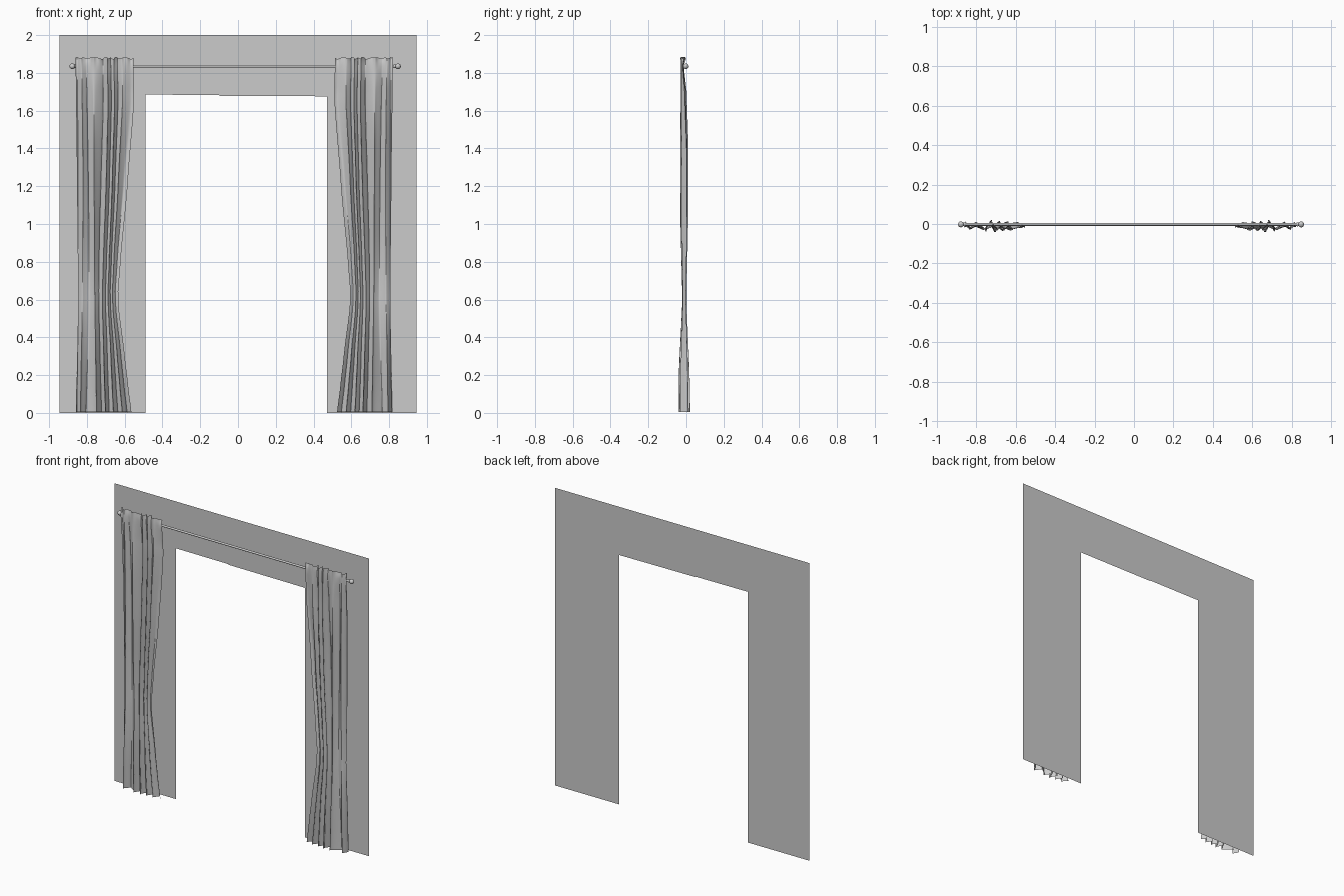
import bpy, bmesh, math, random

if "Cube" in bpy.data.objects:
    bpy.data.objects.remove(bpy.data.objects["Cube"])

random.seed(4)
ROD_Y, ROD_Z = -0.002, 1.835
MIRROR_SUM = -0.04          # right curtain x = MIRROR_SUM - left curtain x


def finish(bm, name, smooth=None):
    me = bpy.data.meshes.new(name)
    bm.to_mesh(me)
    bm.free()
    ob = bpy.data.objects.new(name, me)
    bpy.context.collection.objects.link(ob)
    if smooth:
        bpy.ops.object.select_all(action='DESELECT')
        ob.select_set(True)
        bpy.context.view_layer.objects.active = ob
        bpy.ops.object.shade_smooth_by_angle(angle=math.radians(smooth))
    return ob


def curve_at(points, t):
    """Slightly eased interpolation through (t, value) pairs."""
    if t <= points[0][0]:
        return points[0][1]
    for (a, va), (b, vb) in zip(points, points[1:]):
        if t <= b:
            k = (t - a) / (b - a)
            k = 0.8 * k + 0.2 * k * k * (3 - 2 * k)
            return va + (vb - va) * k
    return points[-1][1]


# Wall panel: single flat sheet, two jambs and a lintel around the doorway
bm = bmesh.new()
a0, a1, a2, a3, m0, m1, b1, b0, c0, c1, ct, at = [
    bm.verts.new((x, 0.04, z)) for x, z in
    [(-0.945, 0), (-0.49, 0), (-0.49, 1.685), (-0.49, 2), (-0.1, 1.683), (-0.1, 1.679),
     (0.47, 1.676), (0.47, 0), (0.945, 0), (0.945, 2), (0.47, 2), (-0.945, 2)]]
mt = bm.verts.new((-0.1, 0.04, 2))
for f in ((a0, a1, a2, a3, at), (a2, m0, mt, a3), (m1, b1, ct, mt, m0), (b0, c0, c1, ct, b1)):
    bm.faces.new(f)
finish(bm, "wall_panel")


# Curtain rod with ball finials: one lathe profile (x along rod, radius)
def ball(cx, r, steps=10):
    return [(cx - r * math.cos(math.pi * i / steps),
             max(r * math.sin(math.pi * i / steps), 0.0002)) for i in range(steps + 1)]


def lathe_x(name, profile, sides=20):
    bm = bmesh.new()
    rings = [[bm.verts.new((x, ROD_Y + r * math.cos(2 * math.pi * k / sides),
                            ROD_Z + r * math.sin(2 * math.pi * k / sides)))
              for k in range(sides)] for x, r in profile]
    for a, b in zip(rings, rings[1:]):
        for k in range(sides):
            n = (k + 1) % sides
            bm.faces.new((a[k], a[n], b[n], b[k]))
    bm.faces.new(rings[0])
    bm.faces.new(rings[-1])
    bmesh.ops.recalc_face_normals(bm, faces=bm.faces[:])
    return finish(bm, name, 40)


lathe_x("curtain_rod", [(-0.87, 0.007), (0.84, 0.007)])
for side, cx, inward in (("left", -0.877, 1), ("right", 0.847, -1)):
    lathe_x("finial_" + side, ball(cx, 0.015))
    lathe_x("finial_collar_" + side,
            [(cx + inward * 0.012, 0.008), (cx + inward * 0.016, 0.010),
             (cx + inward * 0.020, 0.010), (cx + inward * 0.024, 0.007)])

# Curtain shape by height: inner edge shift, outer edge, fold depth, centre depth
SHIFT = [(0, -0.014), (0.15, -0.035), (0.3, -0.055), (0.56, -0.092), (0.64, -0.095),
         (0.8, -0.081), (1.2, -0.040), (1.65, 0.0), (1.88, 0)]
OUTER = [(0, -0.857), (0.6, -0.846), (1.2, -0.852), (1.88, -0.86)]
DEPTH = [(0, 0.033), (0.2, 0.031), (0.6, 0.012), (1.0, 0.022), (1.4, 0.024),
         (1.7, 0.017), (1.82, 0.009), (1.85, 0.009), (1.88, 0.014)]
CENTRE = [(0, -0.010), (0.2, -0.012), (0.6, -0.010), (1.0, -0.011), (1.4, -0.011),
          (1.7, -0.014), (1.82, -0.02), (1.85, -0.02), (1.88, -0.016)]
FOLDS = 5.5
heights = [random.uniform(0.55, 1.0) for _ in range(16)]


def curtain(name, mirrored):
    nu, nv = 160, 64
    bm = bmesh.new()
    rows = []
    for j in range(nv + 1):
        z0 = 0.005 + 1.874 * (1 - (1 - j / nv) ** 1.35)   # denser toward the heading
        row = []
        for i in range(nu + 1):
            u = i / nu
            # irregular pleats, drifting slightly with height
            p = FOLDS * u + 0.26 * math.sin(9 * u + 0.5) + 0.10 * math.sin(2.2 * z0 + 14 * u)
            ph = 2 * math.pi * p
            h = 2 * (p + 1)
            k = min(max(int(h), 0), len(heights) - 2)
            f = h - int(h)
            f = f * f * (3 - 2 * f)
            size = heights[k] * (1 - f) + heights[k + 1] * f
            depth = curve_at(DEPTH, z0)
            y = curve_at(CENTRE, z0) + depth * size * math.sin(ph)
            x = curve_at(OUTER, z0) + 0.307 * u + curve_at(SHIFT, z0) * u ** 1.6
            # pleats bulge sideways
            x += 0.2 * depth * math.sin(2 * ph) * math.sin(math.pi * u) ** 0.4
            # ruffled heading above the rod
            top = min(max((z0 - 1.8) / 0.08, 0), 1) ** 2
            y += 0.003 * top * math.sin(17 * math.pi * u + 1)
            z = z0 + top * 0.004 * (math.sin(ph * 1.3) + 0.5 * math.sin(37 * u))
            row.append(bm.verts.new((MIRROR_SUM - x if mirrored else x, y, z)))
        rows.append(row)
    for a, b in zip(rows, rows[1:]):
        for i in range(nu):
            q = (a[i], a[i + 1], b[i + 1], b[i])
            bm.faces.new(q[::-1] if mirrored else q)
    finish(bm, name, 60)


curtain("curtain_left", False)
curtain("curtain_right", True)
